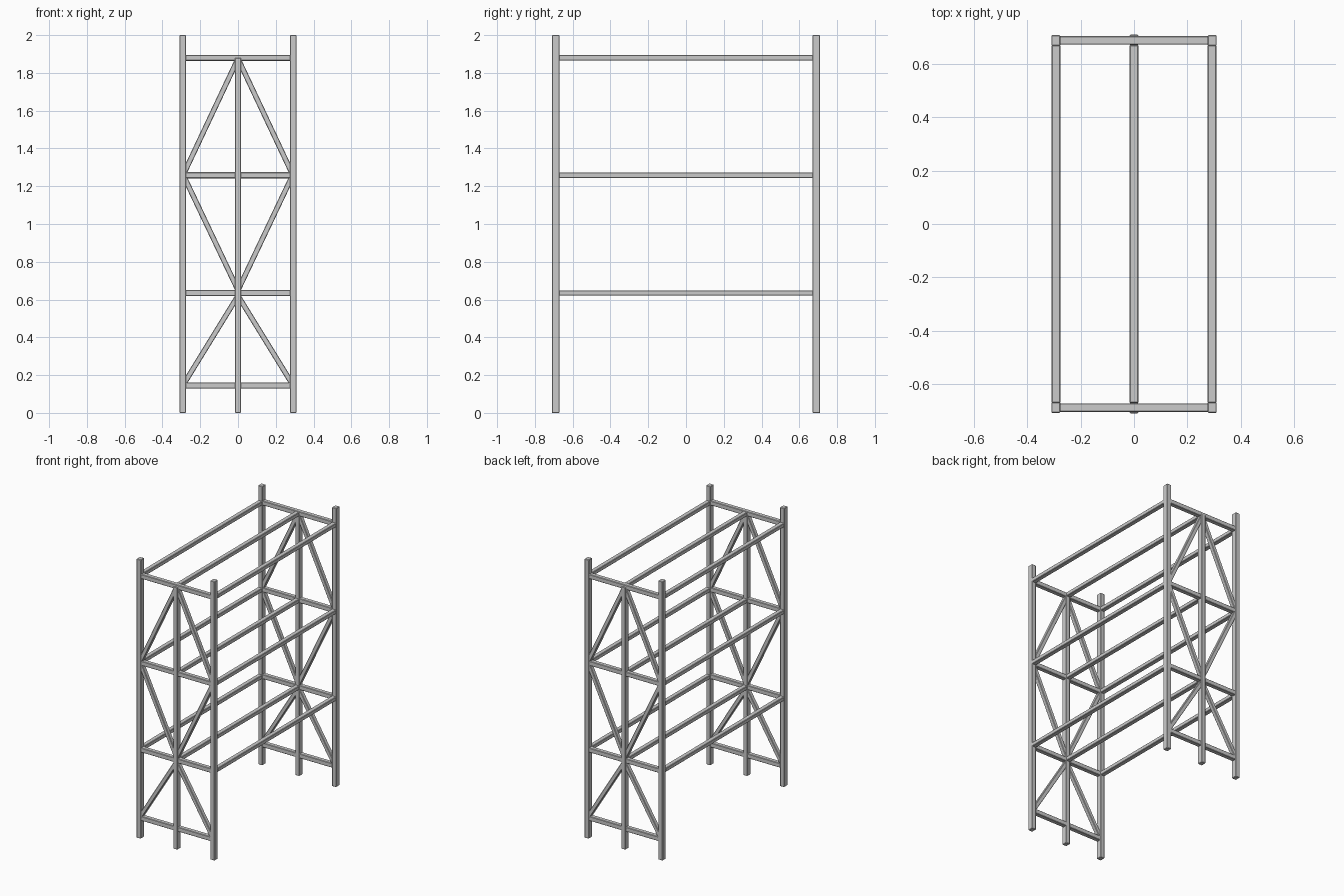
import bpy
from mathutils import Vector

if "Cube" in bpy.data.objects:
    bpy.data.objects.remove(bpy.data.objects["Cube"])

PX, PY = 0.293, 0.689        # post centre offsets
LEVELS = (0.635, 1.258, 1.88)  # shelf heights
LOW = 0.145                  # bottom brace height


def bar(name, a, b, across, up, up_axis):
    """Slightly chamfered square bar running from a to b."""
    a, b = Vector(a), Vector(b)
    d = (b - a).normalized()
    v = Vector(up_axis)
    u = d.cross(v).normalized()
    v = u.cross(d).normalized()
    corners = [(-1, -1), (1, -1), (1, 1), (-1, 1)]
    verts = [p + u * (s * across / 2) + v * (t * up / 2)
             for p in (a, b) for s, t in corners]
    faces = [(3, 2, 1, 0), (4, 5, 6, 7)]
    faces += [(i, (i + 1) % 4, (i + 1) % 4 + 4, i + 4) for i in range(4)]
    mesh = bpy.data.meshes.new(name)
    mesh.from_pydata(verts, [], faces)
    ob = bpy.data.objects.new(name, mesh)
    bpy.context.collection.objects.link(ob)
    bev = ob.modifiers.new("chamfer", 'BEVEL')
    bev.width = 0.003
    bev.segments = 1
    return ob


Y = (0, 1, 0)
Z = (0, 0, 1)
for sy, end in ((-1, "front"), (1, "back")):
    y = sy * PY
    # uprights
    for sx, side in ((-1, "left"), (1, "right")):
        bar(f"{end}_{side}_post", (sx * PX, y, 0), (sx * PX, y, 2), 0.034, 0.039, Y)
    bar(f"{end}_middle_post", (0, sy * 0.691, 0), (0, sy * 0.691, 1.88), 0.033, 0.039, Y)
    # cross bars
    for z in (LOW,) + LEVELS:
        bar(f"{end}_cross_bar", (-0.28, y, z), (0.28, y, z), 0.032, 0.032, Z)
    # diagonal braces
    for sx in (-1, 1):
        for z_mid, z_out in ((0.62, 0.16), (0.65, 1.245), (1.875, 1.275)):
            bar(f"{end}_diagonal_brace", (0, y, z_mid), (sx * 0.283, y, z_out),
                0.028, 0.03, Y)

# long shelf beams joining the two end frames
for z in LEVELS:
    for x, side in ((-PX, "left"), (0, "middle"), (PX, "right")):
        bar(f"{side}_shelf_beam", (x, -0.672, z), (x, 0.672, z), 0.033, 0.028, Z)
